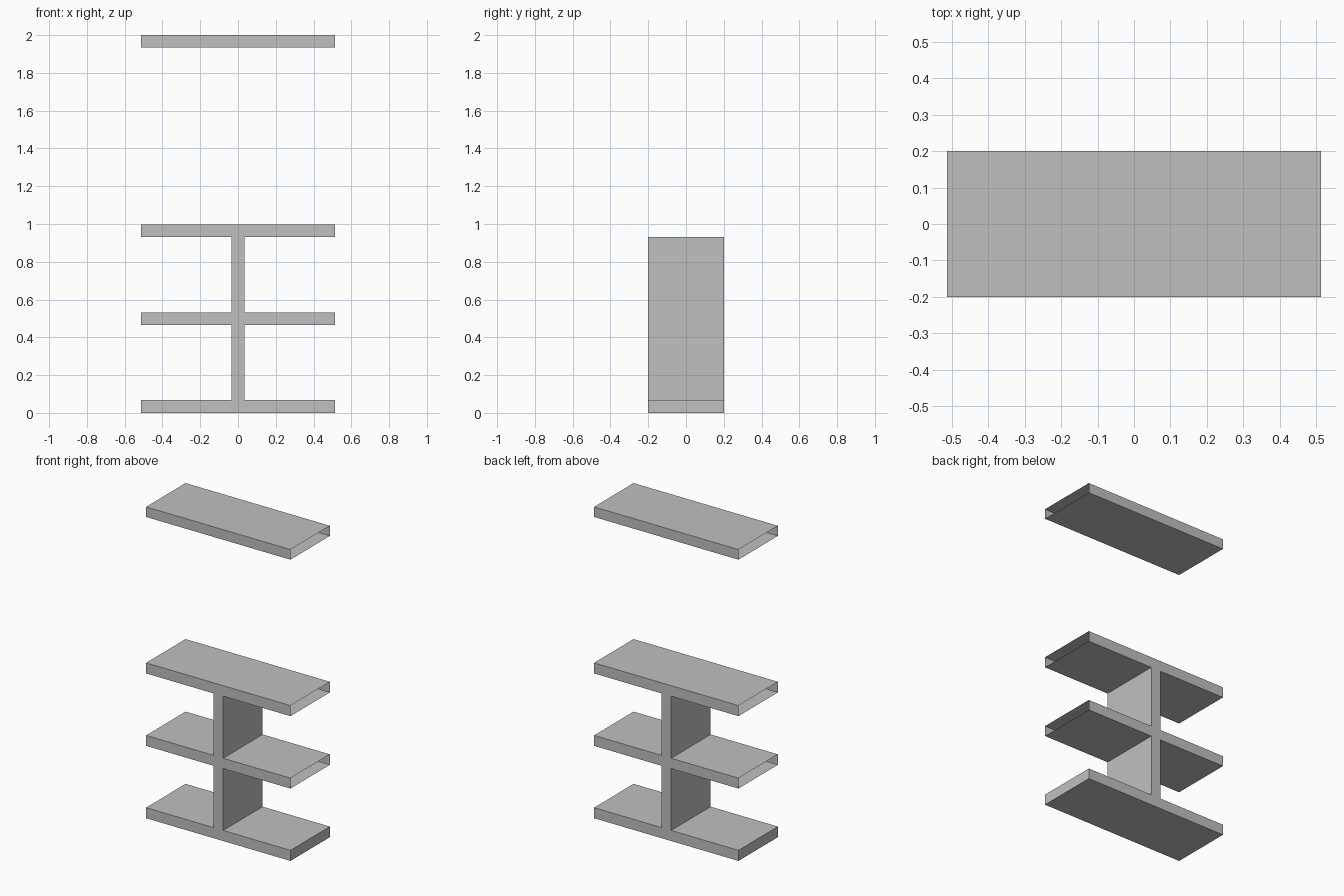
import bpy
import bmesh

cube = bpy.data.objects.get("Cube")
if cube:
    bpy.data.objects.remove(cube, do_unlink=True)

# Single grey material
grey = bpy.data.materials.new("plain_grey")
grey.use_nodes = True
colour = (0.53, 0.53, 0.53, 1)
grey.diffuse_color = colour
grey.node_tree.nodes["Principled BSDF"].inputs["Base Color"].default_value = colour

HALF_DEPTH = 0.2
SHELF_HALF = 0.513
POST_HALF = 0.035


def box(name, half_width, bottom, top, open_axes=""):
    """Box centred on x and y, without the faces that look along open_axes."""
    bm = bmesh.new()
    bmesh.ops.create_cube(bm, size=2)
    drop = [f for f in bm.faces
            if any(abs(getattr(f.normal, axis)) > 0.9 for axis in open_axes)]
    bmesh.ops.delete(bm, geom=drop, context="FACES")
    for v in bm.verts:
        v.co.x *= half_width
        v.co.y *= HALF_DEPTH
        v.co.z = top if v.co.z > 0 else bottom
    mesh = bpy.data.meshes.new(name)
    bm.to_mesh(mesh)
    bm.free()
    mesh.materials.append(grey)
    obj = bpy.data.objects.new(name, mesh)
    bpy.context.collection.objects.link(obj)
    return obj


# Closed base board and three hollow boards with open ends
box("bottom_shelf", SHELF_HALF, 0, 0.068)
box("middle_shelf", SHELF_HALF, 0.465, 0.532, "x")
box("upper_shelf", SHELF_HALF, 0.93, 0.998, "x")
box("floating_top_shelf", SHELF_HALF, 1.935, 2, "x")

# Central divider: continuous sides, front and back between the boards
box("divider_sides", POST_HALF, 0.068, 0.93, "yz")
box("lower_divider_edges", POST_HALF, 0.068, 0.465, "xz")
box("upper_divider_edges", POST_HALF, 0.532, 0.93, "xz")
